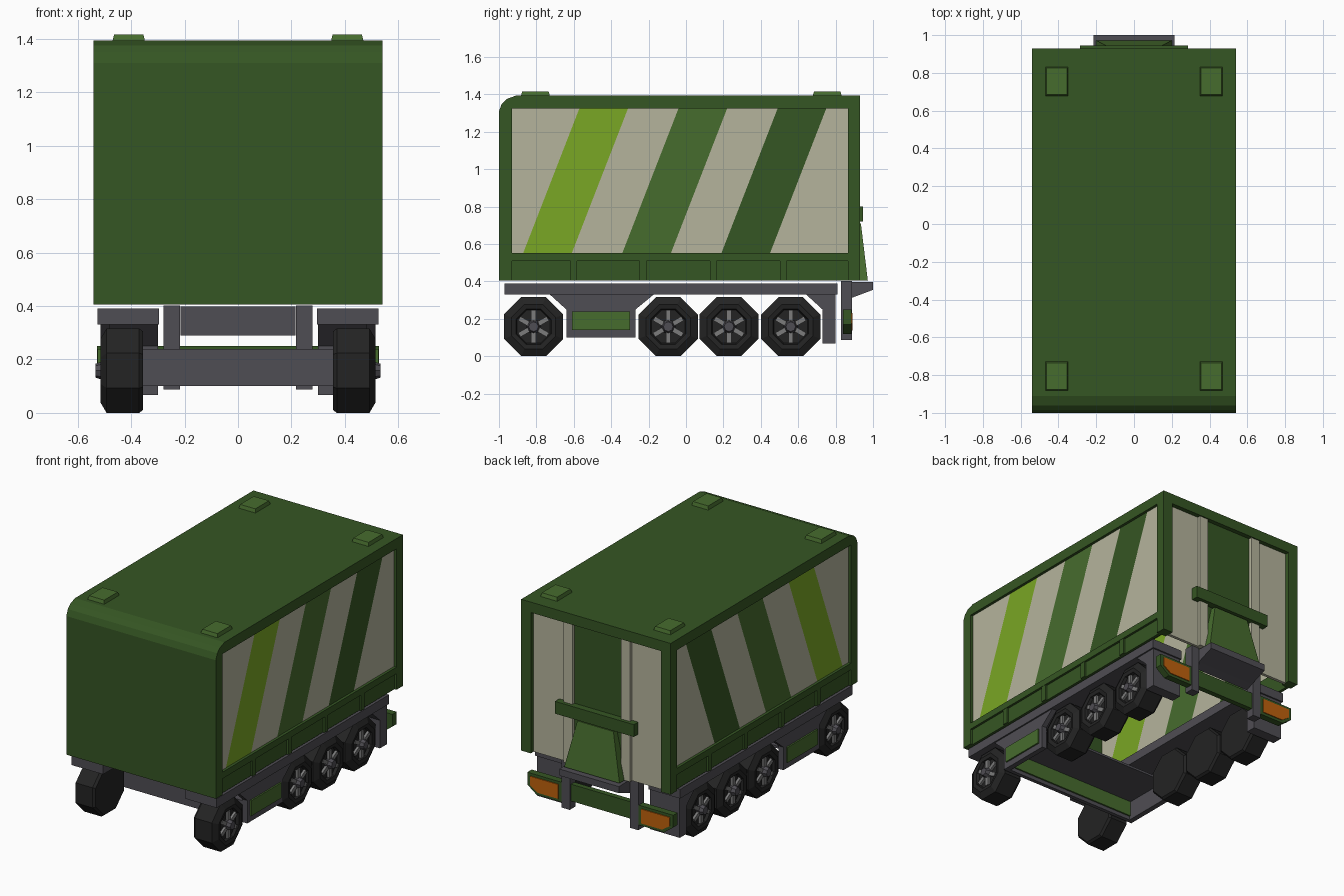
import bpy, bmesh, math
from mathutils import Matrix, Vector

if "Cube" in bpy.data.objects:
    bpy.data.objects.remove(bpy.data.objects["Cube"])

def mat(name, r, g, b):
    m = bpy.data.materials.new(name)
    m.diffuse_color = (r, g, b, 1)
    m.use_nodes = True
    m.node_tree.nodes["Principled BSDF"].inputs["Base Color"].default_value = m.diffuse_color
    return m

DARK = mat("dark green", .036, .092, .017)
MID = mat("mid green", .062, .15, .027)
LIME = mat("lime green", .195, .385, .018)
BEIGE = mat("beige", .46, .455, .335)
GREY = mat("chassis grey", .078, .075, .087)
TYRE = mat("tyre black", .017, .017, .017)
RIM = mat("rim grey", .2, .2, .2)
ORANGE = mat("lamp orange", .52, .12, .004)

def finish(name, bm, mats, mirror=False, recalc=True):
    """Turn a bmesh into an object, optionally mirrored across x = 0."""
    if recalc:
        bmesh.ops.recalc_face_normals(bm, faces=bm.faces)
    me = bpy.data.meshes.new(name)
    bm.to_mesh(me)
    bm.free()
    for m in mats:
        me.materials.append(m)
    ob = bpy.data.objects.new(name, me)
    bpy.context.collection.objects.link(ob)
    if mirror:
        ob.modifiers.new("mirror", 'MIRROR')
    return ob

def add_box(bm, x, y, z, taper=1.0):
    """Box from (min, max) ranges; taper shrinks the top."""
    c = Vector(((x[0] + x[1]) / 2, (y[0] + y[1]) / 2, (z[0] + z[1]) / 2))
    size = Matrix.Diagonal((x[1] - x[0], y[1] - y[0], z[1] - z[0], 1))
    vs = bmesh.ops.create_cube(bm, size=1, matrix=Matrix.Translation(c) @ size)['verts']
    for v in vs:
        if v.co.z > c.z:
            v.co.x = c.x + (v.co.x - c.x) * taper
            v.co.y = c.y + (v.co.y - c.y) * taper
    return vs

def box(name, m, x, y, z, mirror=False, taper=1.0):
    bm = bmesh.new()
    add_box(bm, x, y, z, taper)
    return finish(name, bm, [m], mirror)

def prism(name, m, pts, lo, hi, axis='x', mirror=False):
    """Extrude a (y, z) profile along x, or an (x, z) profile along y."""
    bm = bmesh.new()
    put = (lambda a, b, t: (t, a, b)) if axis == 'x' else (lambda a, b, t: (a, t, b))
    f = bm.faces.new([bm.verts.new(put(a, b, lo)) for a, b in pts])
    new = bmesh.ops.extrude_face_region(bm, geom=[f])['geom']
    d = Vector(put(0, 0, hi - lo))
    bmesh.ops.translate(bm, verts=[v for v in new if isinstance(v, bmesh.types.BMVert)], vec=d)
    return finish(name, bm, [m], mirror)

# Body: front wall and roof as one bent shell, open underneath
prism("front_and_roof_shell", DARK,
      [(-1, .405), (-1, 1.31), (-.985, 1.35), (-.96, 1.375), (-.91, 1.393), (.93, 1.393),
       (.93, 1.325), (-.93, 1.325), (-.93, .405)], -.54, .54)
box("rear_corner_post", DARK, (.47, .54), (.865, .93), (.405, 1.325), True)
box("side_sill", DARK, (.505, .54), (-.93, .865), (.51, .553), True)
box("side_skirt", DARK, (.505, .525), (-.93, .865), (.405, .51), True)
bm = bmesh.new()
for y in (-.6, -.23, .145, .52):
    add_box(bm, (.52, .538), (y - .018, y + .018), (.405, .51))
finish("skirt_ribs", bm, [DARK], True)

# Side panels with slanted stripes: pairs of bottom and top y
bm = bmesh.new()
cuts = [(-.93, -.93), (-.87, -.57), (-.61, -.31), (-.34, -.04),
        (-.08, .22), (.19, .49), (.45, .75), (.865, .865)]
edges = [(bm.verts.new((.522, b, .553)), bm.verts.new((.522, t, 1.325))) for b, t in cuts]
for i, (p, q) in enumerate(zip(edges, edges[1:])):
    f = bm.faces.new((p[0], q[0], q[1], p[1]))
    f.material_index = (0, 1, 0, 2, 0, 3, 0)[i]
finish("striped_side_panel", bm, [BEIGE, LIME, MID, DARK], True, False)

# Roof blocks
bm = bmesh.new()
for y in (-.805, .755):
    add_box(bm, (.348, .47), (y - .078, y + .078), (1.39, 1.416), .9)
finish("roof_blocks", bm, [MID], True)

# Rear wall
box("rear_door_outer", BEIGE, (.24, .47), (.88, .9), (.405, 1.325), True)
box("rear_door_post", BEIGE, (.175, .24), (.88, .922), (.405, 1.325), True)
box("rear_door_centre", DARK, (-.175, .175), (.88, .9), (.405, 1.325))
box("rear_bar", DARK, (-.285, .285), (.895, .945), (.72, .8))
bm = bmesh.new()
for v in add_box(bm, (-.2, .2), (.89, .972), (.405, .71)):
    if v.co.z > .6:
        v.co.x *= .65
        v.co.y = min(v.co.y, .935)
finish("rear_wedge", bm, [MID], False)

# Rear coupling, hanging posts and bumper with lamps
prism("rear_coupling", GREY, [(.83, .29), (.88, .31), (1, .355), (1, .398), (.83, .398)], -.215, .215)
box("bumper_hanger", GREY, (.218, .278), (.828, .888), (.087, .402), True)
box("bumper_middle", DARK, (-.22, .22), (.84, .875), (.14, .25))
prism("bumper_end", DARK, [(.27, .12), (.46, .12), (.527, .17), (.527, .25), (.27, .25)],
      .84, .885, 'y', True)
prism("rear_lamp", ORANGE, [(.3, .138), (.45, .138), (.505, .175), (.505, .232), (.3, .232)],
      .884, .891, 'y', True)

# Chassis: side rails, tank plates, mudguards
box("side_rail", GREY, (.295, .525), (-.97, .81), (.33, .39), True)
prism("tank_side_plate", GREY,
      [(-.73, .332), (-.64, .25), (-.64, .1), (-.27, .1), (-.27, .25), (-.17, .332)],
      .48, .515, 'x', True)
box("tank_green_panel", MID, (.51, .525), (-.61, -.3), (.14, .24), True)
prism("rear_mudguard", GREY,
      [(.64, .332), (.73, .25), (.73, .067), (.8, .067), (.8, .332)], .3, .515, 'x', True)
box("cross_beam_front", GREY, (-.5, .5), (-.64, -.615), (.1, .237))
box("cross_beam_top", GREY, (-.5, .5), (-.64, -.28), (.225, .24))
box("cross_beam_lining", MID, (-.48, .48), (-.615, -.605), (.125, .225))

# Wheels: eight-sided tyres turned from a profile (x, radius)
R = .158 / math.cos(math.pi / 8)
PROFILE = [(.355, .93), (.37, 1), (.492, 1), (.515, .75), (.51, .6), (.492, .56)]
for n, y in enumerate((-.815, -.095, .23, .56)):
    bm = bmesh.new()
    rings = []
    for x, r in PROFILE:
        rings.append([bm.verts.new((x, y + R * r * math.cos((k + .5) * math.pi / 4),
                                    .158 + R * r * math.sin((k + .5) * math.pi / 4)))
                      for k in range(8)])
    for a, b in zip(rings, rings[1:]):
        for k in range(8):
            bm.faces.new((a[k], a[(k + 1) % 8], b[(k + 1) % 8], b[k]))
    bm.faces.new(rings[0])
    bm.faces.new(rings[-1])
    finish(f"tyre_{n + 1}", bm, [TYRE], True)

    # Six spokes
    bm = bmesh.new()
    for k in range(6):
        vs = add_box(bm, (.488, .508), (-.013, .013), (.02, .088))
        rot = Matrix.Rotation(k * math.pi / 3, 4, 'X')
        bmesh.ops.transform(bm, matrix=Matrix.Translation((0, y, .158)) @ rot, verts=vs)
    finish(f"spokes_{n + 1}", bm, [RIM], True)

    # Hub cap
    bm = bmesh.new()
    bmesh.ops.create_cone(bm, cap_ends=True, segments=8, radius1=.04, radius2=.026, depth=.045,
                          matrix=Matrix.Translation((.511, y, .158)) @ Matrix.Rotation(math.pi / 2, 4, 'Y'))
    finish(f"hub_{n + 1}", bm, [GREY], True)
